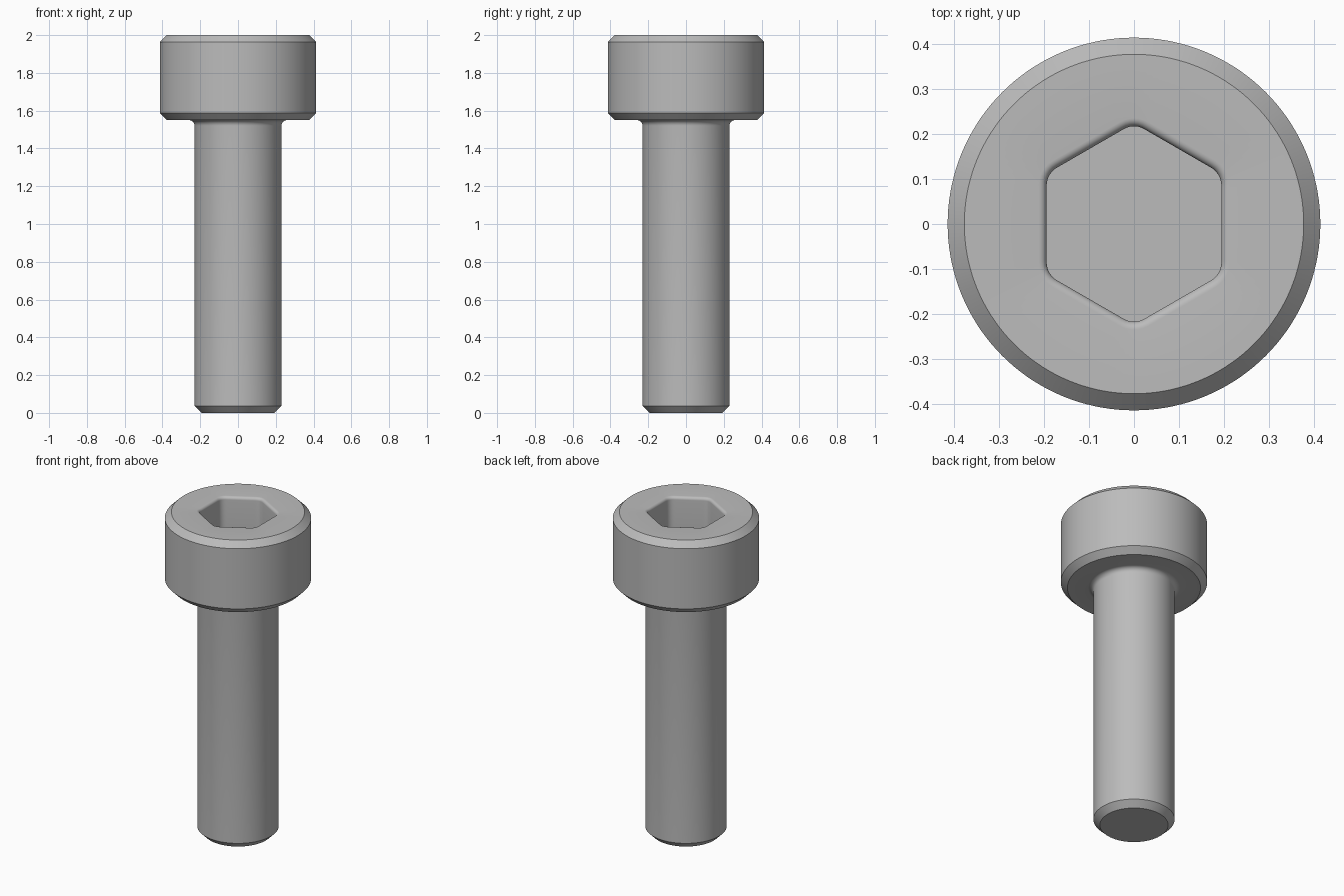
import bpy, bmesh, math

cube = bpy.data.objects.get("Cube")
if cube:
    bpy.data.objects.remove(cube, do_unlink=True)

SEGMENTS = 144
HEAD_R, SHANK_R, CHAMFER = 0.414, 0.23, 0.037
TOP, HEAD_BASE = 2.0, 1.55
SOCKET_APOTHEM, SOCKET_CORNER, SOCKET_DEPTH = 0.194, 0.045, 0.23
RIM, FILLET = 0.018, 0.03

steel = bpy.data.materials.new("steel_grey")
steel.use_nodes = True
steel.diffuse_color = (0.5, 0.5, 0.5, 1)
steel.node_tree.nodes["Principled BSDF"].inputs["Base Color"].default_value = steel.diffuse_color


def hex_radius(angle, apothem, corner):
    """Distance from the centre to a hexagon with rounded corners."""
    sixth = math.pi / 3
    phi = abs((angle + sixth / 2) % sixth - sixth / 2)
    centre = (apothem - corner) / math.cos(sixth / 2)
    if apothem * math.tan(phi) < centre / 2:
        return apothem / math.cos(phi)
    d = sixth / 2 - phi
    return centre * math.cos(d) + math.sqrt(corner ** 2 - (centre * math.sin(d)) ** 2)


def add_ring(bm, z, radius):
    ring = []
    for i in range(SEGMENTS):
        a = math.tau * i / SEGMENTS
        r = radius(a)
        ring.append(bm.verts.new((r * math.cos(a), r * math.sin(a), z)))
    return ring


# Turned outline: shank tip, fillet under the head, chamfered head
profile = [(SHANK_R - CHAMFER, 0), (SHANK_R, CHAMFER)]
for i in range(7):
    t = math.pi / 2 * i / 6
    profile.append((SHANK_R + FILLET * (1 - math.cos(t)), HEAD_BASE - FILLET * (1 - math.sin(t))))
profile += [(HEAD_R - CHAMFER, HEAD_BASE), (HEAD_R, HEAD_BASE + CHAMFER),
            (HEAD_R, TOP - CHAMFER), (HEAD_R - CHAMFER, TOP)]

bm = bmesh.new()
rings = [add_ring(bm, z, lambda a, r=r: r) for r, z in profile]

# Hexagonal socket with a softened rim
socket = []
for i in range(7):
    t = math.pi / 2 * i / 6
    socket.append((RIM * (1 - math.sin(t)), TOP - RIM * (1 - math.cos(t))))
socket.append((0, TOP - SOCKET_DEPTH))
for grow, z in socket:
    rings.append(add_ring(bm, z, lambda a, g=grow: hex_radius(a, SOCKET_APOTHEM + g, SOCKET_CORNER + g)))

# Skin the rings and close the tip and socket floor
for low, high in zip(rings, rings[1:]):
    for i in range(SEGMENTS):
        j = (i + 1) % SEGMENTS
        bm.faces.new((low[i], low[j], high[j], high[i]))
bm.faces.new(rings[0][::-1])
bm.faces.new(rings[-1])
bmesh.ops.recalc_face_normals(bm, faces=bm.faces)

mesh = bpy.data.meshes.new("socket_head_bolt")
bm.to_mesh(mesh)
bm.free()
mesh.materials.append(steel)
bolt = bpy.data.objects.new("socket_head_bolt", mesh)
bpy.context.collection.objects.link(bolt)
bpy.ops.object.select_all(action='DESELECT')
bolt.select_set(True)
bpy.context.view_layer.objects.active = bolt
bpy.ops.object.shade_smooth_by_angle(angle=math.radians(30))
